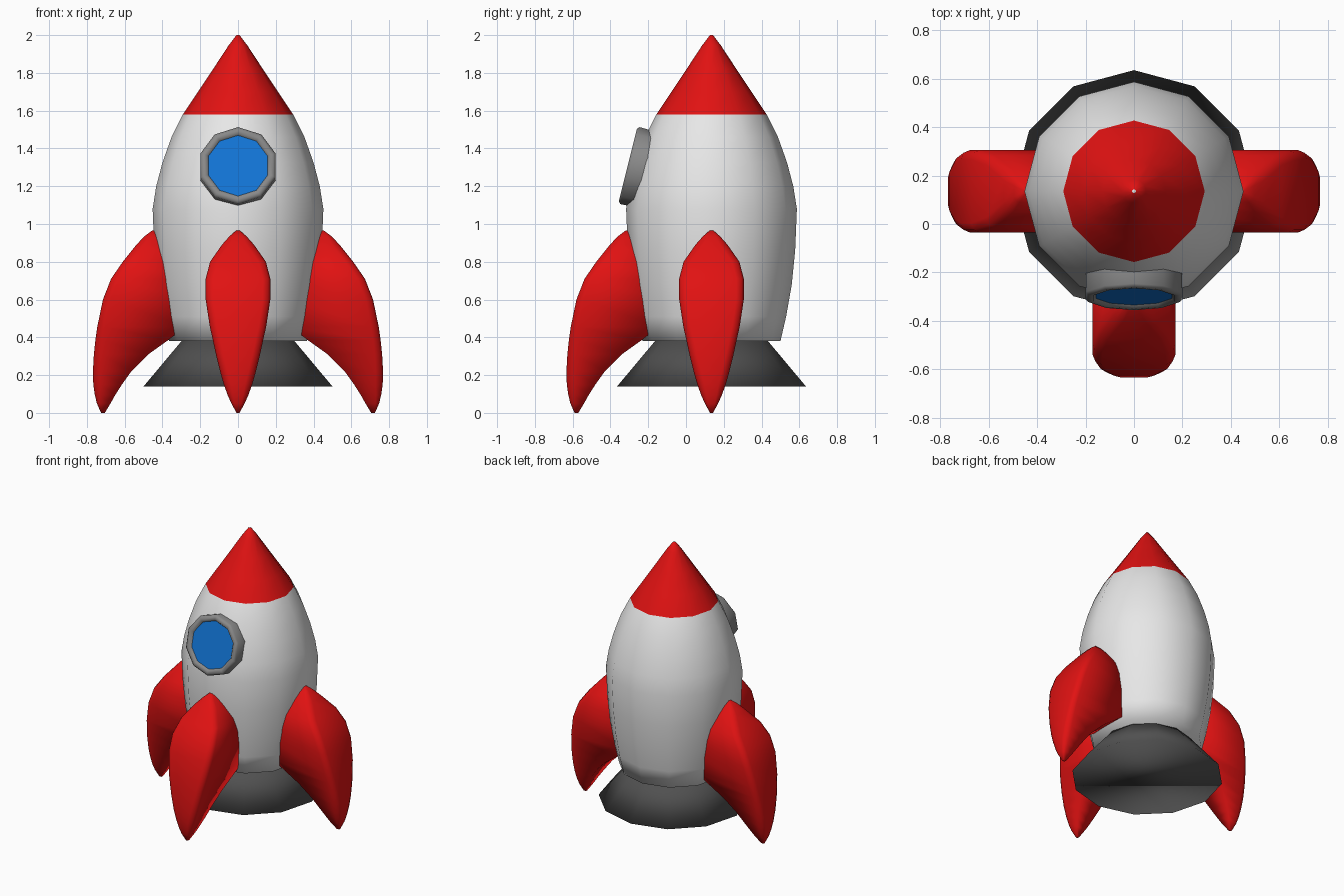
import bpy
import bmesh
import math

cube = bpy.data.objects.get("Cube")
if cube:
    bpy.data.objects.remove(cube, do_unlink=True)

AXIS_Y = 0.135  # the hull axis sits behind the centre


def material(name, r, g, b):
    m = bpy.data.materials.new(name)
    m.use_nodes = True
    m.diffuse_color = (r, g, b, 1)
    m.node_tree.nodes["Principled BSDF"].inputs["Base Color"].default_value = (r, g, b, 1)
    return m


WHITE = material("hull_white", 0.8, 0.8, 0.8)
RED = material("paint_red", 0.75, 0.006, 0.006)
BLUE = material("glass_blue", 0.006, 0.18, 0.68)
GREY = material("frame_grey", 0.25, 0.25, 0.25)
DARK = material("nozzle_dark", 0.08, 0.08, 0.08)


def loft(name, rings, mats, cap_start=True, cap_end=True):
    """Skin a list of point rings into one smooth object."""
    bm = bmesh.new()
    loops = [[bm.verts.new(p) for p in ring] for ring in rings]
    for a, b in zip(loops, loops[1:]):
        for i in range(len(a)):
            j = (i + 1) % len(a)
            bm.faces.new((a[i], a[j], b[j], b[i]))
    if cap_start:
        bm.faces.new(loops[0][::-1])
    if cap_end:
        bm.faces.new(loops[-1])
    if cap_start and cap_end:
        bmesh.ops.recalc_face_normals(bm, faces=bm.faces[:])
    for f in bm.faces:
        f.smooth = True
    mesh = bpy.data.meshes.new(name)
    bm.to_mesh(mesh)
    bm.free()
    for m in mats:
        mesh.materials.append(m)
    obj = bpy.data.objects.new(name, mesh)
    bpy.context.collection.objects.link(obj)
    obj.location.y = AXIS_Y
    return obj


def circle(r, z, sides):
    steps = [math.pi / 2 + math.tau * i / sides for i in range(sides)]
    return [(r * math.cos(a), r * math.sin(a), z) for a in steps]


def lathe(name, profile, sides, mats, **caps):
    return loft(name, [circle(r, z, sides) for r, z in profile], mats, **caps)


# Hull and nose cone in one skin, red above the paint line
hull = lathe("hull", [
    (0.365, 0.38), (0.395, 0.51), (0.425, 0.68), (0.443, 0.86), (0.452, 1.08),
    (0.433, 1.2), (0.4, 1.325), (0.352, 1.46), (0.292, 1.58),
    (0.212, 1.7), (0.132, 1.82), (0.05, 1.945), (0.008, 2.0)], 12, [WHITE, RED])
for face in hull.data.polygons:
    if face.center.z > 1.58 and len(face.vertices) == 4:
        face.material_index = 1

# Exhaust nozzle
lathe("nozzle", [(0.5, 0.14), (0.295, 0.385)], 12, [DARK])

# Porthole, tilted to follow the hull
frame = lathe("window_frame", [
    (0.206, -0.13), (0.21, -0.012), (0.197, 0), (0.176, 0), (0.164, -0.016)],
    10, [GREY], cap_start=False, cap_end=False)
glass = lathe("window_glass", [(0.166, -0.018), (0.166, -0.014)], 10, [BLUE])
glass.data.shade_flat()
for part in (frame, glass):
    part.location = (0, -0.308, 1.312)
    part.rotation_euler.x = math.radians(76)

# Fin stations: height, inner reach, outer reach, half width
FIN = [
    (0.0, 0.705, 0.725, 0.008), (0.05, 0.675, 0.747, 0.035),
    (0.095, 0.65, 0.758, 0.055), (0.15, 0.615, 0.766, 0.075),
    (0.22, 0.565, 0.768, 0.095), (0.31, 0.475, 0.763, 0.117),
    (0.385, 0.37, 0.755, 0.133), (0.455, 0.28, 0.745, 0.149),
    (0.6, 0.28, 0.715, 0.171), (0.71, 0.28, 0.672, 0.171),
    (0.8, 0.29, 0.61, 0.148), (0.89, 0.33, 0.538, 0.085),
    (0.935, 0.37, 0.495, 0.045), (0.965, 0.4, 0.455, 0.01)]


def fin_ring(z, inner, outer, w):
    b = min(0.04, w * 0.5, (outer - inner) * 0.4)
    c = b * 0.3
    half = [(inner, w), (outer - b, w), (outer - c, w - c), (outer, w - b)]
    pts = half + [(r, -s) for r, s in reversed(half)]
    return [(r, s, z) for r, s in pts]


# Three fins: both sides and the front
for name, turn in (("left_fin", 0), ("right_fin", 180), ("front_fin", -90)):
    fin = loft(name, [fin_ring(*s) for s in FIN], [RED])
    fin.rotation_euler.z = math.radians(turn)
